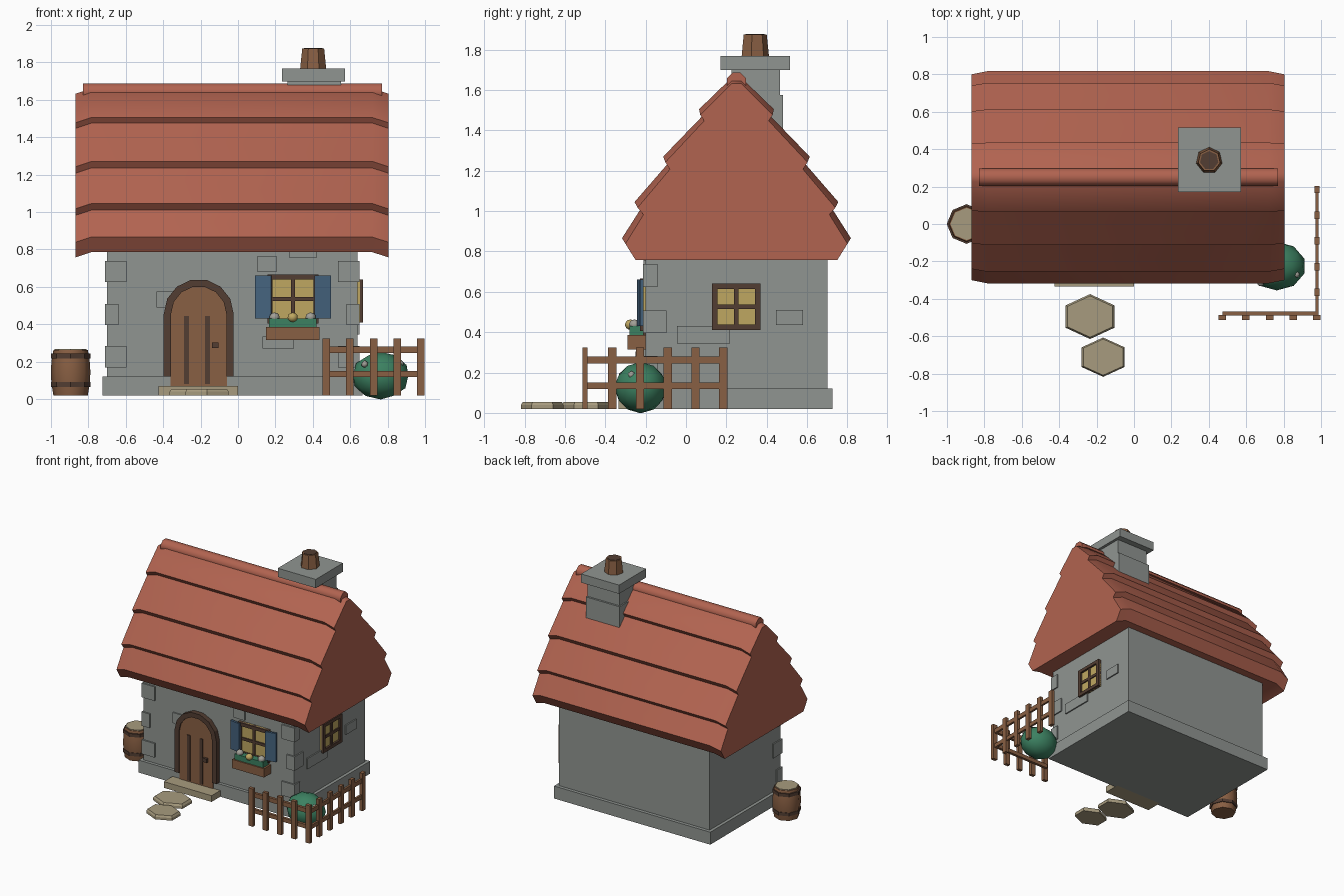
import bpy, bmesh, math
from mathutils import Matrix

if "Cube" in bpy.data.objects:
    bpy.data.objects.remove(bpy.data.objects["Cube"])


def material(name, rgb):
    m = bpy.data.materials.new(name)
    m.diffuse_color = (*rgb, 1)
    m.use_nodes = True
    m.node_tree.nodes["Principled BSDF"].inputs["Base Color"].default_value = m.diffuse_color
    return m


STONE = material("grey stone", (0.28, 0.30, 0.285))
TILE = material("red tile", (0.44, 0.125, 0.08))
WOOD = material("brown wood", (0.25, 0.115, 0.056))
DARK = material("dark wood", (0.085, 0.047, 0.032))
GLASS = material("warm yellow", (0.52, 0.39, 0.12))
BLUE = material("shutter blue", (0.06, 0.125, 0.21))
GREEN = material("leaf green", (0.045, 0.22, 0.12))
TAN = material("tan stone", (0.39, 0.33, 0.21))
PALE = material("pale petal", (0.36, 0.35, 0.31))


def finish(name, bm, mat, smooth=False):
    bmesh.ops.recalc_face_normals(bm, faces=bm.faces[:])
    me = bpy.data.meshes.new(name)
    bm.to_mesh(me)
    bm.free()
    me.materials.append(mat)
    ob = bpy.data.objects.new(name, me)
    bpy.context.collection.objects.link(ob)
    if smooth:
        bpy.ops.object.select_all(action='DESELECT')
        ob.select_set(True)
        bpy.context.view_layer.objects.active = ob
        bpy.ops.object.shade_smooth_by_angle(angle=math.radians(50))
    return ob


def box(name, mat, x0, x1, y0, y1, z0, z1):
    bm = bmesh.new()
    bmesh.ops.create_cube(bm, size=1)
    for v in bm.verts:
        v.co = ((x0 + x1) / 2 + v.co.x * (x1 - x0),
                (y0 + y1) / 2 + v.co.y * (y1 - y0),
                (z0 + z1) / 2 + v.co.z * (z1 - z0))
    return finish(name, bm, mat)


def loft(name, mat, rings, smooth=False):
    """Skin closed rings of equal length and cap both ends."""
    bm = bmesh.new()
    rows = [[bm.verts.new(p) for p in r] for r in rings]
    n = len(rows[0])
    for a, b in zip(rows, rows[1:]):
        for i in range(n):
            j = (i + 1) % n
            bm.faces.new((a[i], a[j], b[j], b[i]))
    bm.faces.new(rows[0])
    bm.faces.new(rows[-1])
    return finish(name, bm, mat, smooth)


def turned(name, mat, cx, cy, profile, sides, start=0.0, squash=1.0, smooth=False):
    """Stack of regular rings from (radius, height) pairs."""
    angles = [start + math.tau * i / sides for i in range(sides)]
    return loft(name, mat, [[(cx + r * math.cos(a), cy + r * squash * math.sin(a), z)
                             for a in angles] for r, z in profile], smooth)


def ball(name, mat, centre, radii, detail=2):
    bm = bmesh.new()
    bmesh.ops.create_icosphere(bm, subdivisions=detail, radius=1)
    bm.transform(Matrix.Translation(centre) @ Matrix.Diagonal((*radii, 1)))
    return finish(name, bm, mat, True)


# Walls and plinth
box("walls", STONE, -0.70, 0.64, -0.20, 0.70, 0.05, 0.86)
box("plinth", STONE, -0.725, 0.665, -0.225, 0.727, 0.02, 0.12)

# Corner stones, alternating long and short
for i, z in enumerate((0.17, 0.395, 0.625)):
    w, d = (0.07, 0.115) if i == 1 else (0.115, 0.07)
    box("corner_stone_left", STONE, -0.71, -0.71 + w, -0.212, -0.212 + d, z, z + 0.113)
    box("corner_stone_right", STONE, 0.65 - w, 0.65, -0.212, -0.212 + d, z, z + 0.113)

# Loose stones proud of the front and right walls
for x0, x1, z0, z1 in ((0.105, 0.205, 0.68, 0.765), (0.275, 0.42, 0.755, 0.82),
                       (0.13, 0.30, 0.27, 0.335), (-0.435, -0.34, 0.49, 0.575)):
    box("front_wall_stone", STONE, x0, x1, -0.21, -0.19, z0, z1)
for y0, y1, z0, z1 in ((-0.045, 0.217, 0.345, 0.43), (0.445, 0.58, 0.435, 0.51)):
    box("side_wall_stone", STONE, 0.63, 0.65, y0, y1, z0, z1)

# Stepped roof, with the gable ends drawn in and dropped
half = [(0.515, 0.785), (0.567, 0.866), (0.475, 1.01), (0.505, 1.045), (0.34, 1.235),
        (0.363, 1.27), (0.165, 1.475), (0.185, 1.505), (0.025, 1.66)]
outline = half + [(-y, z) for y, z in reversed(half)]
sections = ((-0.87, 0.97, -0.028), (-0.785, 1, 0), (0.72, 1, 0), (0.805, 0.97, -0.028))
loft("roof", TILE, [[(x, 0.25 + y * s, z + dz) for y, z in outline]
                    for x, s, dz in sections], True)
ridge = [(0.25 + 0.05 * math.cos(a), 1.64 + 0.05 * math.sin(a))
         for a in (math.tau * i / 8 + math.pi / 8 for i in range(8))]
loft("ridge_tile", TILE, [[(x, y, z) for y, z in ridge] for x in (-0.83, 0.77)], True)

# Chimney
box("chimney_base", STONE, 0.255, 0.555, 0.21, 0.48, 1.25, 1.575)
box("chimney_stack", STONE, 0.265, 0.55, 0.225, 0.465, 1.5, 1.70)
box("chimney_slab", STONE, 0.235, 0.572, 0.17, 0.515, 1.698, 1.768)
turned("chimney_pot", WOOD, 0.402, 0.34, ((0.072, 1.76), (0.06, 1.875)), 7, math.pi / 2)
turned("chimney_pot_mouth", DARK, 0.402, 0.34, ((0.05, 1.87), (0.05, 1.878)), 7, math.pi / 2)


# Arched door and its frame
def arch(r, base):
    pts = [(-0.21 + r * math.cos(a), 0.455 + r * math.sin(a))
           for a in (math.pi * i / 7 for i in range(8))]
    return [(-0.21 + r, base)] + pts + [(-0.21 - r, base)]


def slab(name, mat, pts, y0, y1):
    return loft(name, mat, [[(x, y, z) for x, z in pts] for y in (y0, y1)])


slab("door_frame", DARK, arch(0.187, 0.12) + arch(0.148, 0.12)[::-1], -0.24, -0.19)
slab("door", WOOD, arch(0.15, 0.06), -0.231, -0.19)
for x in (-0.275, -0.163):
    box("door_groove", DARK, x - 0.013, x + 0.013, -0.237, -0.229, 0.08, 0.445)
box("door_handle", DARK, -0.14, -0.104, -0.25, -0.229, 0.272, 0.303)
box("door_step", TAN, -0.425, 0.0, -0.335, -0.2, 0.02, 0.07)


# Windows, built on the front plane and optionally turned to the right wall
def window(name, u, z, w, h, place):
    place(name + "_glass", GLASS, u - w, u + w, z - h, z + h, 0.012)
    t = 0.027
    for s in (-1, 1):
        a, b = sorted((u + s * w, u + s * (w - t)))
        place(name + "_frame_side", DARK, a, b, z - h, z + h, 0.028)
        a, b = sorted((z + s * h, z + s * (h - t)))
        place(name + "_frame_rail", DARK, u - w, u + w, a, b, 0.028)
    place(name + "_mullion", DARK, u - 0.011, u + 0.011, z - h, z + h, 0.021)
    place(name + "_crossbar", DARK, u - w, u + w, z - 0.011, z + 0.011, 0.021)


def on_front(n, m, a, b, z0, z1, d):
    box(n, m, a, b, -0.20 - d, -0.19, z0, z1)


def on_right(n, m, a, b, z0, z1, d):
    box(n, m, 0.63, 0.64 + d, a, b, z0, z1)


window("front_window", 0.294, 0.535, 0.137, 0.13, on_front)
window("side_window", 0.25, 0.525, 0.12, 0.115, on_right)

# Shutters, slightly open
for s in (-1, 1):
    ob = box("shutter", BLUE, -0.044, 0.044, -0.009, 0.009, 0.43, 0.66)
    ob.location = (0.294 + s * 0.158, -0.226, 0)
    ob.rotation_euler.z = s * math.radians(10)

# Flower box
box("flower_box", WOOD, 0.15, 0.435, -0.29, -0.2, 0.315, 0.385)
box("flower_box_leaves", GREEN, 0.165, 0.42, -0.28, -0.21, 0.38, 0.43)
for x, y, m in ((0.195, -0.255, PALE), (0.292, -0.275, GLASS), (0.388, -0.255, PALE)):
    ball("box_flower", m, (x, y, 0.437), (0.028, 0.028, 0.026))

# Stepping stones
for cx, cy, r, q in ((-0.235, -0.495, 0.15, 0.8), (-0.165, -0.712, 0.133, 0.79)):
    turned("stepping_stone", TAN, cx, cy, ((r, 0.02), (r, 0.04), (r * 0.92, 0.055)),
           6, math.pi / 6, q)

# Barrel with hoops and lid
turned("barrel", WOOD, -0.895, 0.0, ((0.092, 0.02), (0.102, 0.08), (0.106, 0.143),
       (0.102, 0.205), (0.092, 0.262)), 8, 0, 1, True)
for z in (0.077, 0.23):
    turned("barrel_hoop", DARK, -0.895, 0.0, ((0.106, z - 0.013), (0.106, z + 0.013)), 8)
turned("barrel_lid", TAN, -0.895, 0.0, ((0.086, 0.255), (0.086, 0.268)), 8)

# Bush with blossoms
ball("bush", GREEN, (0.763, -0.225, 0.125), (0.155, 0.13, 0.127))
for p in ((0.677, -0.315, 0.187), (0.868, -0.27, 0.188)):
    ball("bush_blossom", PALE, p, (0.02, 0.02, 0.02), 1)

# Picket fence around the front right corner
for i in range(5):
    x = 0.472 + 0.1265 * i
    box("front_fence_post", WOOD, x - 0.02, x + 0.02, -0.514, -0.487, 0.02, 0.323)
for i in range(1, 6):
    y = -0.503 + 0.1375 * i
    box("side_fence_post", WOOD, 0.965, 0.992, y - 0.02, y + 0.02, 0.02, 0.323)
for z0, z1 in ((0.118, 0.15), (0.245, 0.28)):
    box("front_fence_rail", WOOD, 0.472, 0.978, -0.49, -0.468, z0, z1)
    box("side_fence_rail", WOOD, 0.97, 0.987, -0.503, 0.19, z0, z1)
